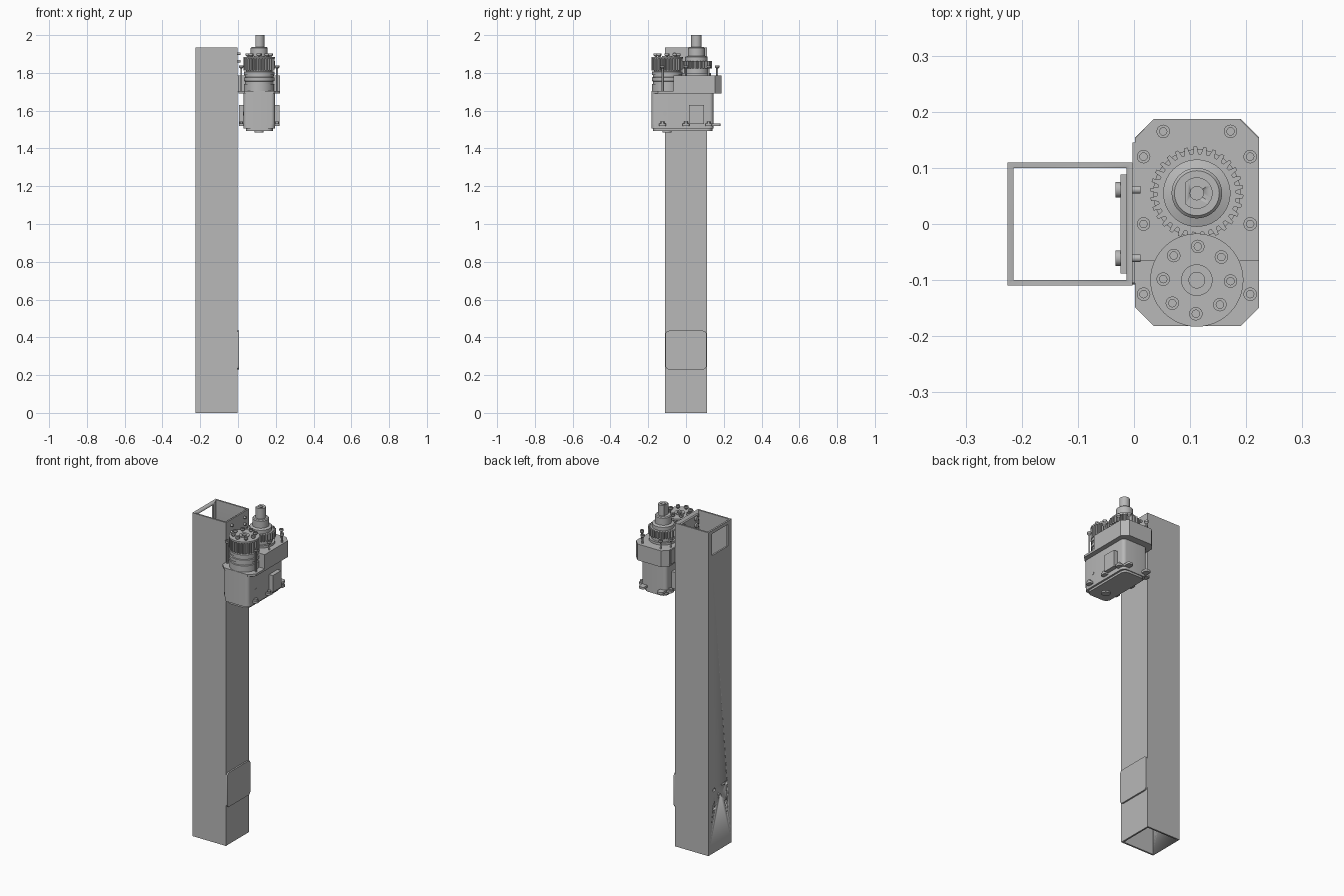
import bpy, bmesh
from math import sin, cos, pi, radians
from mathutils import Matrix, Vector

old = bpy.data.objects.get("Cube")
if old:
    bpy.data.objects.remove(old, do_unlink=True)

grey = bpy.data.materials.new("plain grey")
grey.use_nodes = True
grey.diffuse_color = (0.48, 0.48, 0.48, 1)
grey.node_tree.nodes["Principled BSDF"].inputs["Base Color"].default_value = grey.diffuse_color

ALONG_X = Matrix(((0, 0, 1, 0), (1, 0, 0, 0), (0, 1, 0, 0), (0, 0, 0, 1)))


def finish(name, bm, matrix=Matrix()):
    bmesh.ops.transform(bm, matrix=matrix, verts=bm.verts)
    bmesh.ops.recalc_face_normals(bm, faces=bm.faces)
    for f in bm.faces:
        f.smooth = True
    mesh = bpy.data.meshes.new(name)
    bm.to_mesh(mesh)
    bm.free()
    mesh.set_sharp_from_angle(angle=radians(30))
    mesh.materials.append(grey)
    obj = bpy.data.objects.new(name, mesh)
    bpy.context.collection.objects.link(obj)
    return obj


def prism(name, outline, low, high, matrix=Matrix()):
    """Extrude a flat outline between two heights."""
    bm = bmesh.new()
    face = bm.faces.new([bm.verts.new((a, b, low)) for a, b in outline])
    top = bmesh.ops.extrude_face_region(bm, geom=[face])["geom"]
    bmesh.ops.translate(bm, vec=(0, 0, high - low),
                        verts=[v for v in top if isinstance(v, bmesh.types.BMVert)])
    return finish(name, bm, matrix)


def turned(name, profile, origin, matrix=Matrix(), sides=32):
    """Spin a (radius, height) profile; open ends are closed with flat faces."""
    bm = bmesh.new()
    rings = [[bm.verts.new((r * cos(2 * pi * i / sides), r * sin(2 * pi * i / sides), z))
              for i in range(sides)] for r, z in profile]
    for lower, upper in zip(rings, rings[1:]):
        for i in range(sides):
            j = (i + 1) % sides
            bm.faces.new((lower[i], lower[j], upper[j], upper[i]))
    bm.faces.new(rings[0])
    bm.faces.new(rings[-1])
    return finish(name, bm, Matrix.Translation(origin) @ matrix)


def rounded(x0, x1, y0, y1, r, steps=5):
    """Rectangle with rounded corners; one step gives a chamfer."""
    pts = []
    corners = ((x1 - r, y1 - r), (x0 + r, y1 - r), (x0 + r, y0 + r), (x1 - r, y0 + r))
    for k, (cx, cy) in enumerate(corners):
        for s in range(steps + 1):
            a = (k + s / steps) * pi / 2
            pts.append((cx + r * cos(a), cy + r * sin(a)))
    return pts


def box_outline(x0, x1, y0, y1):
    return [(x0, y0), (x1, y0), (x1, y1), (x0, y1)]


def toothed(cx, cy, inner, outer, teeth):
    pts = []
    for t in range(teeth):
        for frac, r in ((0, inner), (0.3, inner), (0.48, outer), (0.82, outer)):
            a = 2 * pi * (t + frac) / teeth
            pts.append((cx + r * cos(a), cy + r * sin(a)))
    return pts


def cut(target, cutters):
    for c in cutters:
        c.hide_render = True
        mod = target.modifiers.new("cut", "BOOLEAN")
        mod.operation, mod.solver, mod.object = "DIFFERENCE", "EXACT", c
    bpy.context.view_layer.update()
    graph = bpy.context.evaluated_depsgraph_get()
    mesh = bpy.data.meshes.new_from_object(target.evaluated_get(graph))
    target.modifiers.clear()
    target.data = mesh
    for c in cutters:
        bpy.data.objects.remove(c, do_unlink=True)


# Square tube with a window and a five-hole pattern in its outer wall
tube = prism("square_tube", box_outline(-0.225, -0.003, -0.11, 0.11), 0, 1.935)
cutters = [prism("bore_cutter", box_outline(-0.215, -0.013, -0.1, 0.1), -0.1, 2.1),
           prism("window_cutter", box_outline(-0.075, 0.075, 1.785, 1.915), -0.3, -0.18, ALONG_X)]
for dy, dz in ((0, 0), (1, 1), (1, -1), (-1, 1), (-1, -1)):
    cutters.append(turned("hole_cutter", [(0.011, 0), (0.011, 0.1)],
                          (-0.27, 0.055 * dy, 0.32 + 0.055 * dz), ALONG_X, 16))
cut(tube, cutters)

# Cover plate low on the tube, and the clamp plate with bolts near the top
prism("cover_plate", rounded(-0.108, 0.108, 0.23, 0.435, 0.018), -0.004, 0.006, ALONG_X)
prism("clamp_plate", box_outline(-0.088, 0.088, 1.80, 1.92), -0.024, -0.013, ALONG_X)
prism("mount_strip", box_outline(-0.105, 0.145, 1.70, 1.785), -0.003, 0.002, ALONG_X)
for y in (-0.061, 0.061):
    for z in (1.862, 1.902):
        turned("clamp_bolt", [(0.014, -0.033), (0.014, -0.015), (0.007, -0.015), (0.007, 0.012)],
               (0, y, z), ALONG_X, 16)

# Gearbox housing
CX, FRONT_Y, BACK_Y = 0.112, -0.1, 0.055
prism("bottom_cap", rounded(0.042, 0.184, -0.175, 0.14, 0.03), 1.493, 1.53)
prism("bottom_flange", rounded(0.03, 0.195, -0.182, 0.145, 0.025), 1.505, 1.527)
prism("lower_body", rounded(0.03, 0.195, -0.182, 0.145, 0.02), 1.527, 1.70)
prism("middle_flange", rounded(0.002, 0.223, -0.182, 0.187, 0.033, 1), 1.69, 1.703)
prism("upper_housing", [(0.002, -0.066), (0.223, -0.066), (0.223, 0.153),
                        (0.189, 0.187), (0.035, 0.187), (0.002, 0.153)], 1.70, 1.787)
turned("bottom_boss", [(0.024, 1.484), (0.024, 1.50)], (CX, FRONT_Y, 0))

# Side tabs and lower fixing ears on both sides
for side in (-1, 1):
    x0, x1 = sorted((CX + side * 0.075, CX + side * 0.108))
    prism("side_tab", box_outline(x0, x1, 0.015, 0.095), 1.53, 1.63)
    for y in (-0.125, 0, 0.12):
        prism("side_ear", rounded(x0, x1, y - 0.018, y + 0.018, 0.01), 1.52, 1.533)
        turned("lower_screw", [(0.01, 1.533), (0.01, 1.543)], (CX + side * 0.095, y, 0), sides=12)
    prism("back_ear", rounded(CX + side * 0.06 - 0.018, CX + side * 0.06 + 0.018,
                              0.13, 0.182, 0.01), 1.52, 1.533)
    turned("side_dimple", [(0.01, -0.085), (0.01, 0.085)], (CX, -0.11, 1.585), ALONG_X, 16)


# Housing screws with recessed heads
def socket_screw(name, x, y, low, high, head=0.012):
    turned(name, [(0.005, low), (0.005, high - 0.018), (head, high - 0.01), (head, high),
                  (head * 0.55, high), (head * 0.55, high - 0.006)], (x, y, 0), sides=16)


for side in (-1, 1):
    socket_screw("long_front_screw", CX + side * 0.095, -0.125, 1.69, 1.84)
    socket_screw("long_back_screw", CX + side * 0.06, 0.165, 1.78, 1.84)
    for y in (0, 0.12):
        socket_screw("long_side_screw", CX + side * 0.095, y, 1.78, 1.84)

# Front drive: ringed drum, fluted pulley, cap and ring of screws
turned("front_drum", [(0.08, 1.70), (0.08, 1.74), (0.075, 1.742), (0.075, 1.755), (0.081, 1.757),
                      (0.081, 1.775), (0.076, 1.777), (0.076, 1.788), (0.081, 1.79),
                      (0.081, 1.806), (0.07, 1.808), (0.07, 1.82)], (CX, FRONT_Y, 0), sides=48)
prism("front_pulley", toothed(CX, FRONT_Y, 0.073, 0.082, 32), 1.812, 1.878)
turned("front_pulley_cap", [(0.083, 1.876), (0.083, 1.885), (0.028, 1.885), (0.028, 1.89),
                            (0.014, 1.89), (0.014, 1.88)], (CX, FRONT_Y, 0), sides=48)
for k in range(8):
    a = k * pi / 4 - 0.03
    socket_screw("pulley_screw", CX + 0.06 * cos(a), FRONT_Y + 0.06 * sin(a), 1.88, 1.903)

# Back drive: bearing seat, spur gear, hub and flatted output shaft
turned("bearing_seat", [(0.078, 1.78), (0.078, 1.80), (0.065, 1.80), (0.065, 1.83)],
       (CX, BACK_Y, 0), sides=48)
prism("spur_gear", toothed(CX, BACK_Y, 0.07, 0.083, 30), 1.824, 1.864)
turned("gear_hub", [(0.06, 1.86), (0.06, 1.885), (0.045, 1.89), (0.045, 1.932), (0.04, 1.937)],
       (CX, BACK_Y, 0), sides=40)
shaft = prism("output_shaft", [(CX + max(-0.02, 0.028 * cos(k * pi / 16)),
                                BACK_Y + 0.028 * sin(k * pi / 16)) for k in range(32)], 1.93, 2.0)
cut(shaft, [turned("shaft_bore_cutter", [(0.012, 1.97), (0.012, 2.05)], (CX, BACK_Y, 0), sides=20)])
